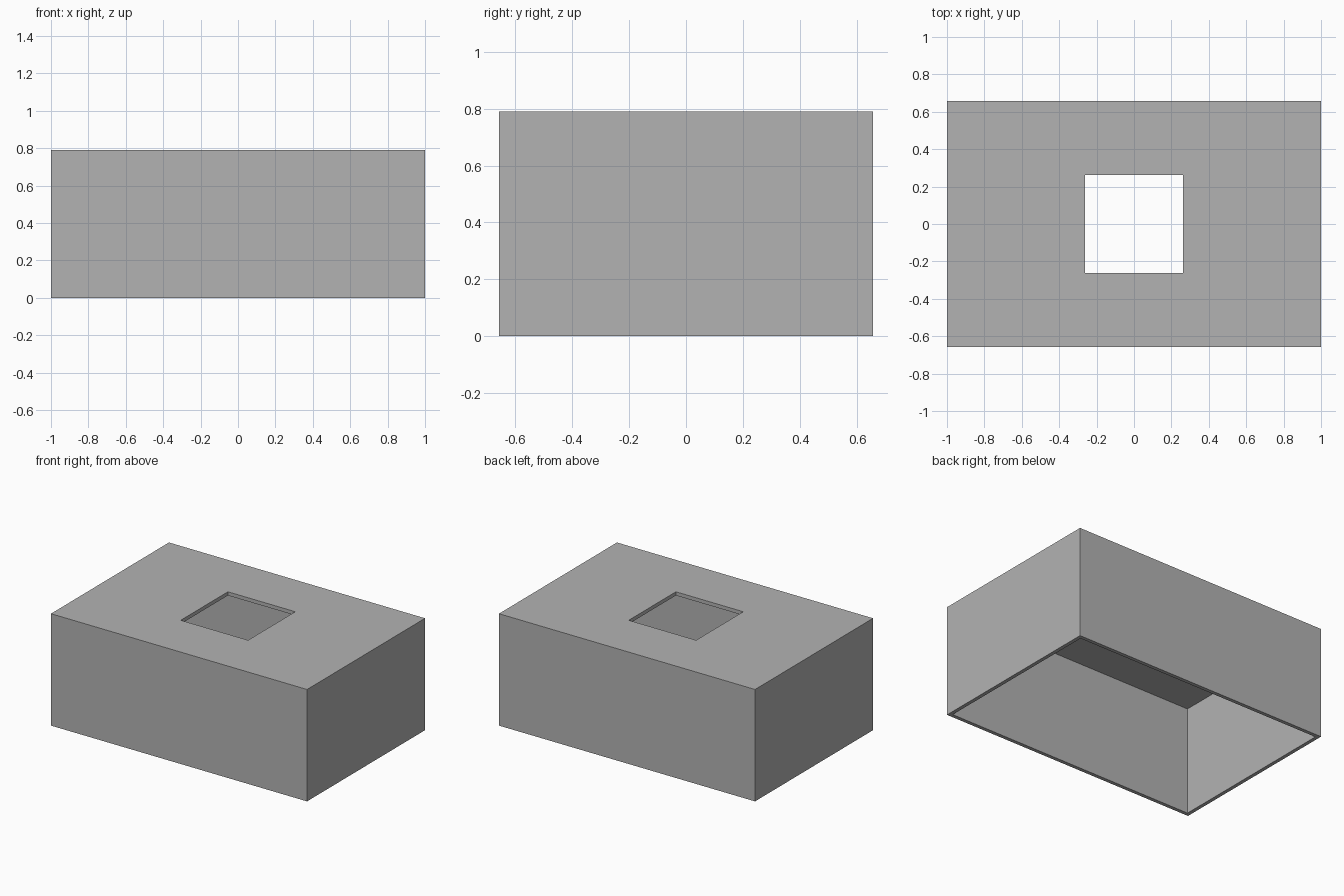
import bpy
import bmesh

# Remove the default cube
cube = bpy.data.objects.get("Cube")
if cube:
    bpy.data.objects.remove(cube, do_unlink=True)

HALF_X, HALF_Y, HEIGHT = 1.0, 0.658, 0.79
HOLE = 0.263
WALL = 0.026

# Plain grey
grey = bpy.data.materials.new("grey")
grey.use_nodes = True
colour = (0.45, 0.45, 0.45, 1)
grey.diffuse_color = colour
grey.node_tree.nodes["Principled BSDF"].inputs["Base Color"].default_value = colour


def ring(bm, hx, hy, z):
    """Rectangular loop of vertices at one height."""
    return [bm.verts.new((sx * hx, sy * hy, z))
            for sx, sy in ((-1, -1), (1, -1), (1, 1), (-1, 1))]


# Open-bottomed box: rings run up the outside, through the hole and down the inside
bm = bmesh.new()
rings = [ring(bm, *r) for r in (
    (HALF_X, HALF_Y, 0),
    (HALF_X, HALF_Y, HEIGHT),
    (HOLE, HOLE, HEIGHT),
    (HOLE, HOLE, HEIGHT - WALL),
    (HALF_X - WALL, HALF_Y - WALL, HEIGHT - WALL),
    (HALF_X - WALL, HALF_Y - WALL, 0),
)]
for i, low in enumerate(rings):
    high = rings[(i + 1) % len(rings)]
    for j in range(4):
        k = (j + 1) % 4
        bm.faces.new((low[j], low[k], high[k], high[j]))
bmesh.ops.recalc_face_normals(bm, faces=bm.faces)

mesh = bpy.data.meshes.new("box_cover")
bm.to_mesh(mesh)
bm.free()
mesh.materials.append(grey)
bpy.context.collection.objects.link(bpy.data.objects.new("box_cover", mesh))
